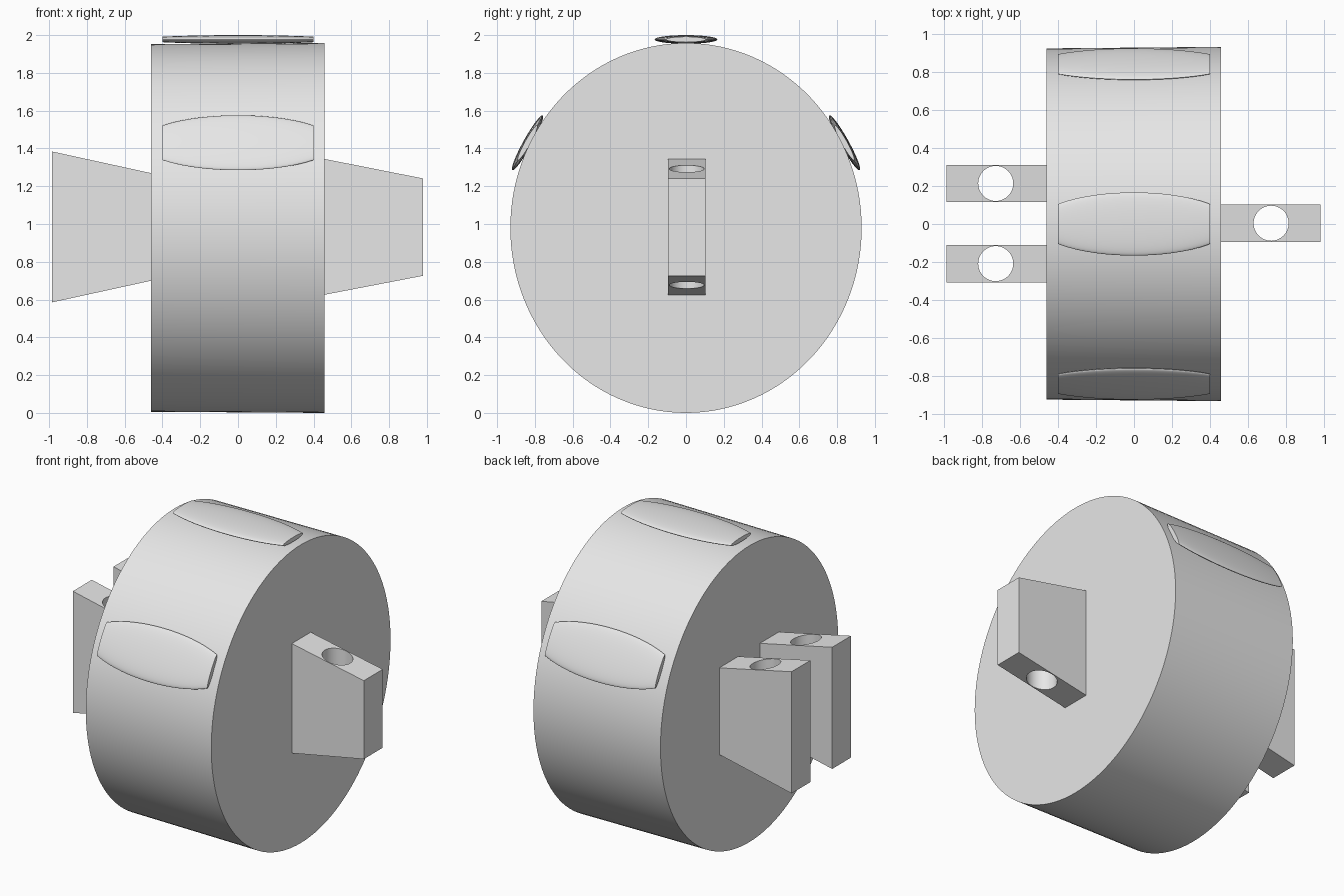
import bpy, bmesh, math
from mathutils import Matrix, Vector

default = bpy.data.objects.get("Cube")
if default:
    bpy.data.objects.remove(default, do_unlink=True)

grey = bpy.data.materials.new("light_grey")
grey.use_nodes = True
grey.diffuse_color = (0.8, 0.8, 0.8, 1)
grey.node_tree.nodes["Principled BSDF"].inputs["Base Color"].default_value = (0.8, 0.8, 0.8, 1)


def finish(name, bm):
    """Turn a bmesh into a linked, shaded object."""
    bmesh.ops.recalc_face_normals(bm, faces=bm.faces[:])
    mesh = bpy.data.meshes.new(name)
    bm.to_mesh(mesh)
    bm.free()
    mesh.materials.append(grey)
    ob = bpy.data.objects.new(name, mesh)
    bpy.context.collection.objects.link(ob)
    return ob


def smooth(ob):
    bpy.ops.object.select_all(action='DESELECT')
    ob.select_set(True)
    bpy.context.view_layer.objects.active = ob
    bpy.ops.object.shade_smooth_by_angle(angle=math.radians(30))


def loft(name, rings, sides):
    """Capped loft along x through elliptical rings (x, half width y, half height z)."""
    bm = bmesh.new()
    loops = []
    for x, ry, rz in rings:
        angles = [math.tau * i / sides for i in range(sides)]
        loops.append([bm.verts.new((x, ry * math.cos(a), rz * math.sin(a))) for a in angles])
    for a, b in zip(loops, loops[1:]):
        for i in range(sides):
            j = (i + 1) % sides
            bm.faces.new((a[i], a[j], b[j], b[i]))
    bm.faces.new(loops[0])
    bm.faces.new(loops[-1])
    return finish(name, bm)


def lug(name, profile, y, hole_x):
    """Tapered slab in the xz plane with a vertical round hole."""
    bm = bmesh.new()
    face = bm.faces.new([bm.verts.new((x, y - 0.098, z)) for x, z in profile])
    side = bmesh.ops.extrude_face_region(bm, geom=[face])
    verts = [v for v in side["geom"] if isinstance(v, bmesh.types.BMVert)]
    bmesh.ops.translate(bm, vec=(0, 0.196, 0), verts=verts)
    ob = finish(name, bm)

    cut = bmesh.new()
    bmesh.ops.create_cone(cut, cap_ends=True, segments=48, radius1=0.092, radius2=0.092,
                          depth=2, matrix=Matrix.Translation((hole_x, y, 1)))
    cutter = finish(name + "_cutter", cut)
    cutter.hide_render = True
    mod = ob.modifiers.new("hole", 'BOOLEAN')
    mod.operation = 'DIFFERENCE'
    mod.solver = 'EXACT'
    mod.object = cutter
    bpy.context.view_layer.objects.active = ob
    bpy.ops.object.modifier_apply(modifier=mod.name)
    bpy.data.objects.remove(cutter, do_unlink=True)
    smooth(ob)


# Slightly oval drum lying along x
CENTRE = 0.979
drum = loft("drum", [(-0.46, 0.922, 0.973), (0.457, 0.93, 0.979)], 128)
drum.location.z = CENTRE
smooth(drum)

# Cushion pads: flattened ellipsoids cut off at both ends
rings = []
for i in range(17):
    x = -0.4 + 0.05 * i
    k = math.sqrt(1 - (x / 0.515) ** 2)
    rings.append((x, 0.166 * k, 0.023 * k))
for name, y, z, tilt in (("top_pad", 0, 1.977, 0),
                         ("front_pad", -0.839, 1.43, 61),
                         ("back_pad", 0.839, 1.43, -61)):
    pad = loft(name, rings, 48)
    pad.location = Vector((0, y, z))
    pad.rotation_euler.x = math.radians(tilt)
    smooth(pad)

# Hinge lugs: one narrowing on the left, a widening pair on the right
lug("left_lug", [(0.45, 0.624), (0.98, 0.726), (0.98, 1.241), (0.45, 1.346)], 0.004, 0.72)
for name, y in (("right_front_lug", -0.208), ("right_back_lug", 0.213)):
    lug(name, [(-0.45, 0.702), (-0.985, 0.585), (-0.985, 1.384), (-0.45, 1.267)], y, -0.726)
